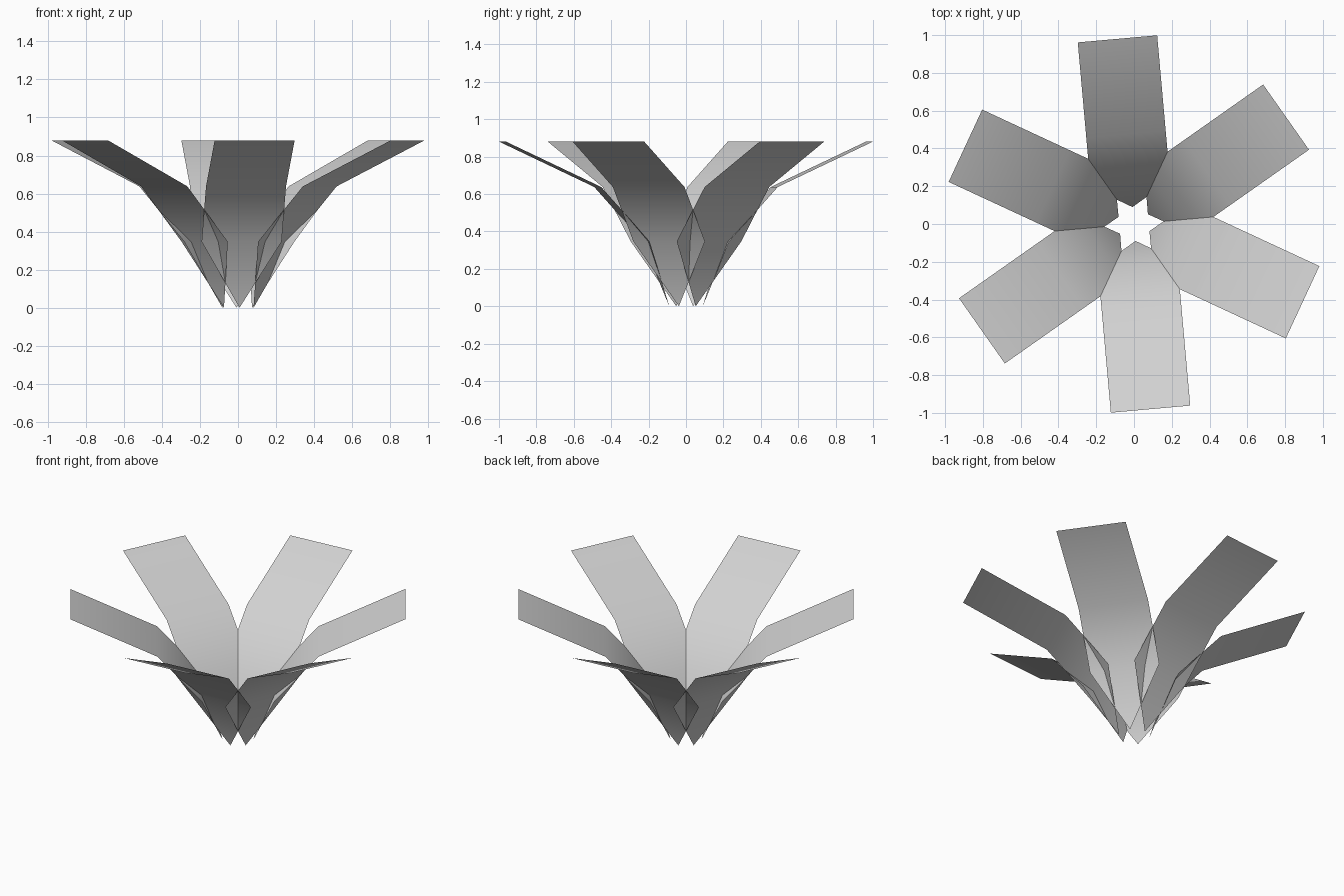
import bpy
import bmesh
from math import cos, sin, radians

cube = bpy.data.objects.get("Cube")
if cube:
    bpy.data.objects.remove(cube, do_unlink=True)

# One plain grey for all leaves
GREY = (0.64, 0.64, 0.64, 1.0)
mat = bpy.data.materials.new("light_grey_leaf")
mat.use_nodes = True
mat.diffuse_color = GREY
bsdf = mat.node_tree.nodes["Principled BSDF"]
bsdf.inputs["Base Color"].default_value = GREY
bsdf.inputs["Roughness"].default_value = 0.9

HALF_WIDTH = 0.211
TIP = (0.09, 0.0)
# Distance from the centre and height of each bend, from low to high
ROWS = [(0.214, 0.347), (0.474, 0.638), (0.984, 0.88)]


def make_leaf(name, degrees):
    """A pointed strip that bends outwards as it rises."""
    c, s = cos(radians(degrees)), sin(radians(degrees))
    bm = bmesh.new()

    def vert(r, side, z):
        return bm.verts.new((r * c - side * s, r * s + side * c, z))

    tip = vert(TIP[0], 0, TIP[1])
    pairs = [(vert(r, -HALF_WIDTH, z), vert(r, HALF_WIDTH, z)) for r, z in ROWS]

    # Pointed foot, then the bent blade, all facing up and inwards
    bm.faces.new((tip, pairs[0][0], pairs[0][1]))
    for low, high in zip(pairs, pairs[1:]):
        bm.faces.new((low[0], high[0], high[1], low[1]))
    for face in bm.faces:
        face.smooth = True

    mesh = bpy.data.meshes.new(name)
    bm.to_mesh(mesh)
    bm.free()
    mesh.materials.append(mat)
    obj = bpy.data.objects.new(name, mesh)
    bpy.context.collection.objects.link(obj)
    return obj


# Six leaves in a ring
for i in range(6):
    make_leaf(f"leaf_{i + 1}", 35.1 + 60 * i)
